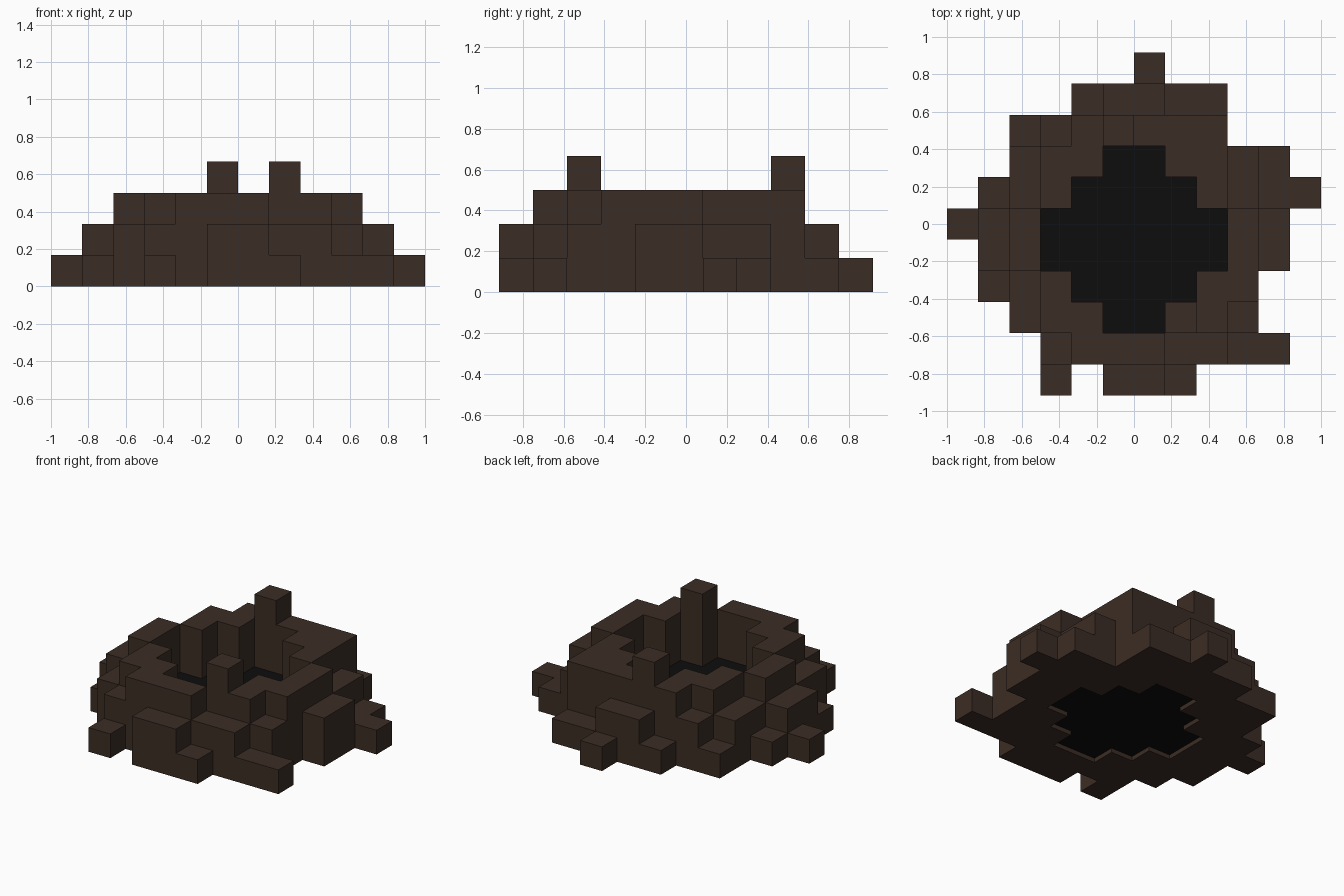
import bpy, bmesh

if "Cube" in bpy.data.objects:
    bpy.data.objects.remove(bpy.data.objects["Cube"])

S = 1 / 6  # edge of one block

# Height plan in blocks, back row first; P marks the dark pool
PLAN = [
    "......1.....",
    "....12211...",
    "..1234333...",
    "..233PP3321.",
    ".123PPPP3211",
    "123PPPPPP32.",
    ".23PPPPPP32.",
    ".123PPPP33..",
    "..233PP432..",
    "...23332211.",
    "...1.221....",
][::-1]
NX, NY = len(PLAN[0]), len(PLAN)


def material(name, rgb):
    m = bpy.data.materials.new(name)
    m.use_nodes = True
    m.diffuse_color = (*rgb, 1)
    bsdf = next(n for n in m.node_tree.nodes if n.type == "BSDF_PRINCIPLED")
    bsdf.inputs["Base Color"].default_value = (*rgb, 1)
    bsdf.inputs["Roughness"].default_value = 0.9
    return m


def block_mesh(name, height, base, mat):
    """Closed block terrain from a height function, with hidden faces left out."""
    bm = bmesh.new()

    def quad(*pts):
        bm.faces.new([bm.verts.new(((x - NX / 2) * S, (y - NY / 2) * S, z)) for x, y, z in pts])

    for j in range(NY):
        for i in range(NX):
            h = height(i, j)
            if not h:
                continue
            a, b, c, d = (i, j), (i + 1, j), (i + 1, j + 1), (i, j + 1)
            quad(*[(*p, h * S) for p in (a, b, c, d)])
            quad(*[(*p, base) for p in (d, c, b, a)])
            # Side walls, one face per exposed level
            for p, q, di, dj in ((a, b, 0, -1), (b, c, 1, 0), (c, d, 0, 1), (d, a, -1, 0)):
                for k in range(height(i + di, j + dj), h):
                    lo, hi = max(k * S, base), (k + 1) * S
                    quad((*p, lo), (*q, lo), (*q, hi), (*p, hi))
    bmesh.ops.remove_doubles(bm, verts=bm.verts, dist=1e-4)
    me = bpy.data.meshes.new(name)
    bm.to_mesh(me)
    bm.free()
    me.materials.append(mat)
    ob = bpy.data.objects.new(name, me)
    bpy.context.collection.objects.link(ob)
    return ob


def cell(i, j):
    return PLAN[j][i] if 0 <= i < NX and 0 <= j < NY else "."


def rim_height(i, j):
    return int(cell(i, j)) if cell(i, j).isdigit() else 0


def pool_height(i, j):
    return 1 if cell(i, j) == "P" else 0


# Stepped earth mound with an open middle
block_mesh("earth_rim", rim_height, 0.0, material("dark brown earth", (0.044, 0.026, 0.018)))

# Dark pool filling the middle, one block deep and slightly raised underneath
block_mesh("dark_pool", pool_height, 0.03, material("near black", (0.004, 0.004, 0.004)))
